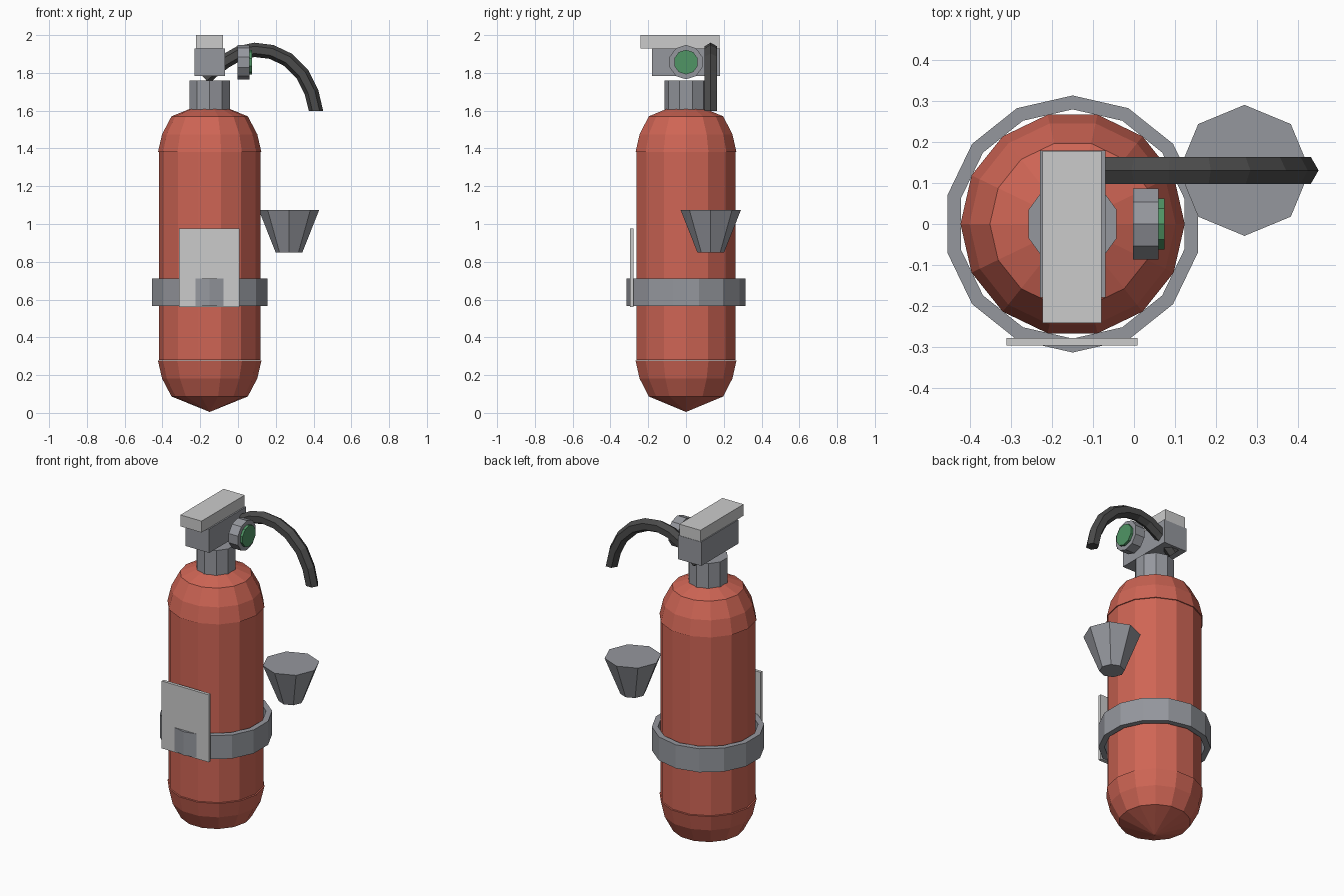
import bpy, bmesh, math
from mathutils import Vector, Matrix

if "Cube" in bpy.data.objects:
    bpy.data.objects.remove(bpy.data.objects["Cube"])

CX = -0.15  # axis of the bottle


def material(name, rgb):
    m = bpy.data.materials.new(name)
    m.diffuse_color = (*rgb, 1)
    m.use_nodes = True
    m.node_tree.nodes["Principled BSDF"].inputs["Base Color"].default_value = m.diffuse_color
    return m


RED = material("red_paint", (0.62, 0.13, 0.09))
GREEN = material("green_dial", (0.08, 0.30, 0.13))
BLACK = material("dark_rubber", (0.07, 0.07, 0.07))
PALE = material("pale_grey", (0.72, 0.72, 0.74))
STEEL = material("steel_grey", (0.30, 0.31, 0.34))


def finish(name, bm, mat, loc=(0, 0, 0), rot=None):
    if rot:
        bmesh.ops.transform(bm, matrix=rot, verts=bm.verts)
    bmesh.ops.recalc_face_normals(bm, faces=bm.faces)
    me = bpy.data.meshes.new(name)
    bm.to_mesh(me)
    bm.free()
    me.materials.append(mat)
    ob = bpy.data.objects.new(name, me)
    ob.location = loc
    bpy.context.collection.objects.link(ob)
    return ob


def lathe(name, profile, n, mat, loc=(0, 0, 0), phase=0.0, rot=None, closed=False):
    """Turn (radius, z) points round z; open profiles get end caps."""
    bm = bmesh.new()
    rings = []
    for r, z in profile:
        if r == 0:
            rings.append([bm.verts.new((0, 0, z))])
        else:
            rings.append([bm.verts.new((r * math.cos(phase + math.tau * i / n),
                                        r * math.sin(phase + math.tau * i / n), z))
                          for i in range(n)])
    pairs = list(zip(rings, rings[1:]))
    if closed:
        pairs.append((rings[-1], rings[0]))
    for a, b in pairs:
        for i in range(n):
            quad = [a[i % len(a)], a[(i + 1) % len(a)], b[(i + 1) % len(b)], b[i % len(b)]]
            bm.faces.new(list(dict.fromkeys(quad)))
    if not closed:
        for ring in (rings[0], rings[-1]):
            if len(ring) > 1:
                bm.faces.new(ring)
    return finish(name, bm, mat, loc, rot)


def box(name, lo, hi, mat):
    bm = bmesh.new()
    bmesh.ops.create_cube(bm, size=1)
    lo, hi = Vector(lo), Vector(hi)
    bmesh.ops.scale(bm, vec=hi - lo, verts=bm.verts)
    return finish(name, bm, mat, (lo + hi) / 2)


# Bottle: cylinder with two slightly wider domes
lathe("tank_body", [(0.268, 0.28), (0.268, 1.38)], 14, RED, (CX, 0, 0))
dome = [(0.274, 0), (0.252, 0.095), (0.202, 0.19), (0, 0.272)]
lathe("top_dome", dome, 14, RED, (CX, 0, 1.38))
lathe("bottom_dome", [(r, -z) for r, z in dome], 14, RED, (CX, 0, 0.277))

# Neck, valve block and lever
lathe("neck", [(0.113, 1.57), (0.113, 1.76)], 10, STEEL, (CX, 0, 0), math.pi / 2)
box("valve_block", (-0.23, -0.18, 1.783), (-0.07, 0.18, 1.93), STEEL)
box("lever", (-0.223, -0.242, 1.93), (-0.079, 0.178, 2.0), PALE)

# Pressure gauge facing +x
to_x = Matrix.Rotation(math.pi / 2, 4, 'Y')
lathe("gauge", [(0.091, -0.003), (0.091, 0.06)], 10, STEEL, (0, 0, 1.857), 0, to_x)
lathe("gauge_dial", [(0.065, 0.06), (0.065, 0.075)], 10, GREEN, (0, 0, 1.857), 0, to_x)

# Hose: hexagonal section swept along an arc in the xz plane
path = [Vector((x, 0.131, z)) for x, z in (
    (-0.178, 1.772), (-0.13, 1.815), (-0.07, 1.86), (0.008, 1.905), (0.087, 1.922),
    (0.177, 1.911), (0.262, 1.871), (0.341, 1.793), (0.389, 1.698), (0.413, 1.598))]
bm = bmesh.new()
prev = None
for i, p in enumerate(path):
    t = (path[min(i + 1, len(path) - 1)] - path[max(i - 1, 0)]).normalized()
    if i == len(path) - 1:
        t = Vector((0, 0, -1))
    side = Vector((-t.z, 0, t.x))
    ring = [bm.verts.new(p + 0.038 * (side * math.cos(k * math.pi / 3)
                                      + Vector((0, 1, 0)) * math.sin(k * math.pi / 3)))
            for k in range(6)]
    if prev:
        for k in range(6):
            bm.faces.new((prev[k], prev[(k + 1) % 6], ring[(k + 1) % 6], ring[k]))
    else:
        bm.faces.new(ring)
    prev = ring
bm.faces.new(prev)
finish("hose", bm, BLACK)

# Discharge horn
lathe("horn", [(0.071, 0.85), (0.16, 1.075)], 8, STEEL, (0.27, 0.131, 0))

# Mounting band and label plate
lathe("band", [(0.28, 0.567), (0.314, 0.567), (0.314, 0.712), (0.28, 0.712)],
      14, STEEL, (CX, 0, 0), math.pi / 2, closed=True)
box("label_plate", (-0.312, -0.297, 0.56), (0.009, -0.278, 0.975), PALE)
